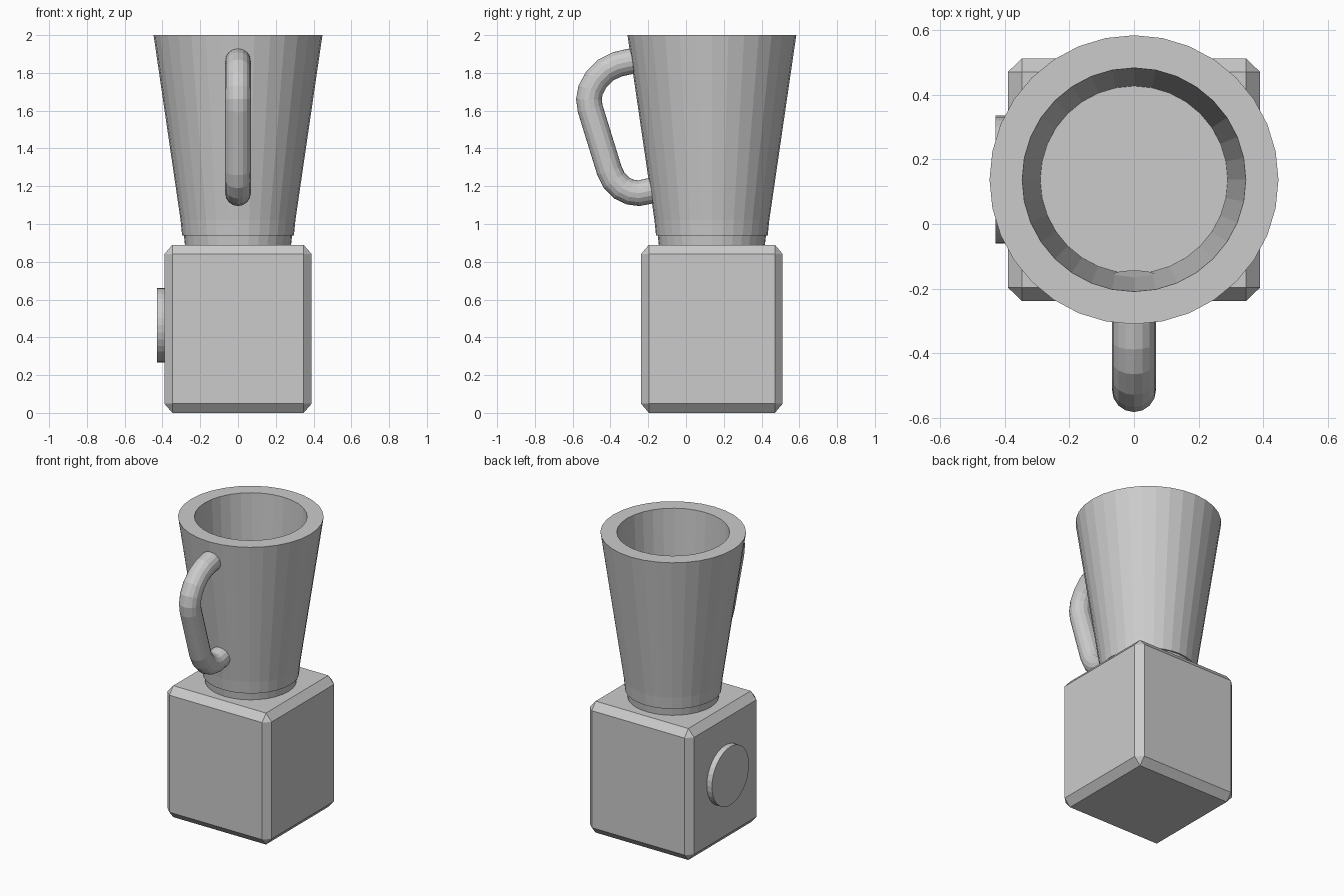
import bpy, bmesh, math
from mathutils import Matrix, Vector

if "Cube" in bpy.data.objects:
    bpy.data.objects.remove(bpy.data.objects["Cube"])

CY = 0.137  # shared centre line of base and jar


def finish(name, bm, smooth=False):
    bmesh.ops.recalc_face_normals(bm, faces=bm.faces)
    for f in bm.faces:
        f.smooth = smooth
    me = bpy.data.meshes.new(name)
    bm.to_mesh(me)
    bm.free()
    ob = bpy.data.objects.new(name, me)
    bpy.context.collection.objects.link(ob)
    return ob


def lathe(name, profile, sides=32):
    """Closed solid of revolution; profile runs from bottom centre to top centre."""
    bm = bmesh.new()
    rings = [[bm.verts.new((r * math.cos(2 * math.pi * i / sides),
                            CY + r * math.sin(2 * math.pi * i / sides), z))
              for i in range(sides)] for r, z in profile]
    for a, b in zip(rings, rings[1:]):
        for i in range(sides):
            j = (i + 1) % sides
            bm.faces.new((a[i], a[j], b[j], b[i]))
    bm.faces.new(rings[0])
    bm.faces.new(rings[-1])
    return finish(name, bm)


# Chamfered motor base
bm = bmesh.new()
bmesh.ops.create_cube(bm, size=1)
bmesh.ops.bevel(bm, geom=bm.edges[:], offset=0.055, segments=1, affect='EDGES')
bm.transform(Matrix.Translation((0, CY, 0.445)) @ Matrix.Diagonal((0.78, 0.75, 0.89, 1)))
finish("motor_base", bm)

# Round dial on the left side
bm = bmesh.new()
bmesh.ops.create_cone(bm, cap_ends=True, segments=32, radius1=0.198, radius2=0.198, depth=0.05)
bm.transform(Matrix.Translation((-0.404, CY, 0.464)) @ Matrix.Rotation(math.pi / 2, 4, 'Y'))
finish("dial", bm)

# Collar joining jar and base
lathe("collar", [(0.28, 0.88), (0.287, 0.945)])

# Tapered open jar: outside, thick rim, then inside down to the floor
lathe("jar", [(0.296, 0.94), (0.304, 1.02), (0.447, 2.0), (0.346, 2.0), (0.29, 1.0)])

# Handle: round tube swept along a bent path in the YZ plane
path = [(-0.25, 1.865), (-0.30, 1.86), (-0.365, 1.845), (-0.425, 1.815), (-0.475, 1.765),
        (-0.505, 1.71), (-0.514, 1.66), (-0.507, 1.61), (-0.405, 1.28), (-0.38, 1.23),
        (-0.34, 1.19), (-0.295, 1.169), (-0.25, 1.163), (-0.20, 1.173), (-0.158, 1.182)]
pts = [Vector((0, y, z)) for y, z in path]
bm = bmesh.new()
rings = []
N, R = 16, 0.068
side = Vector((1, 0, 0))
for i, p in enumerate(pts):
    t = (pts[min(i + 1, len(pts) - 1)] - pts[max(i - 1, 0)]).normalized()
    up = t.cross(side)
    rings.append([bm.verts.new(p + R * (side * math.cos(2 * math.pi * k / N)
                                        + up * math.sin(2 * math.pi * k / N)))
                  for k in range(N)])
for a, b in zip(rings, rings[1:]):
    for k in range(N):
        j = (k + 1) % N
        bm.faces.new((a[k], a[j], b[j], b[k]))
bm.faces.new(rings[0])
bm.faces.new(rings[-1])
handle = finish("handle", bm)
